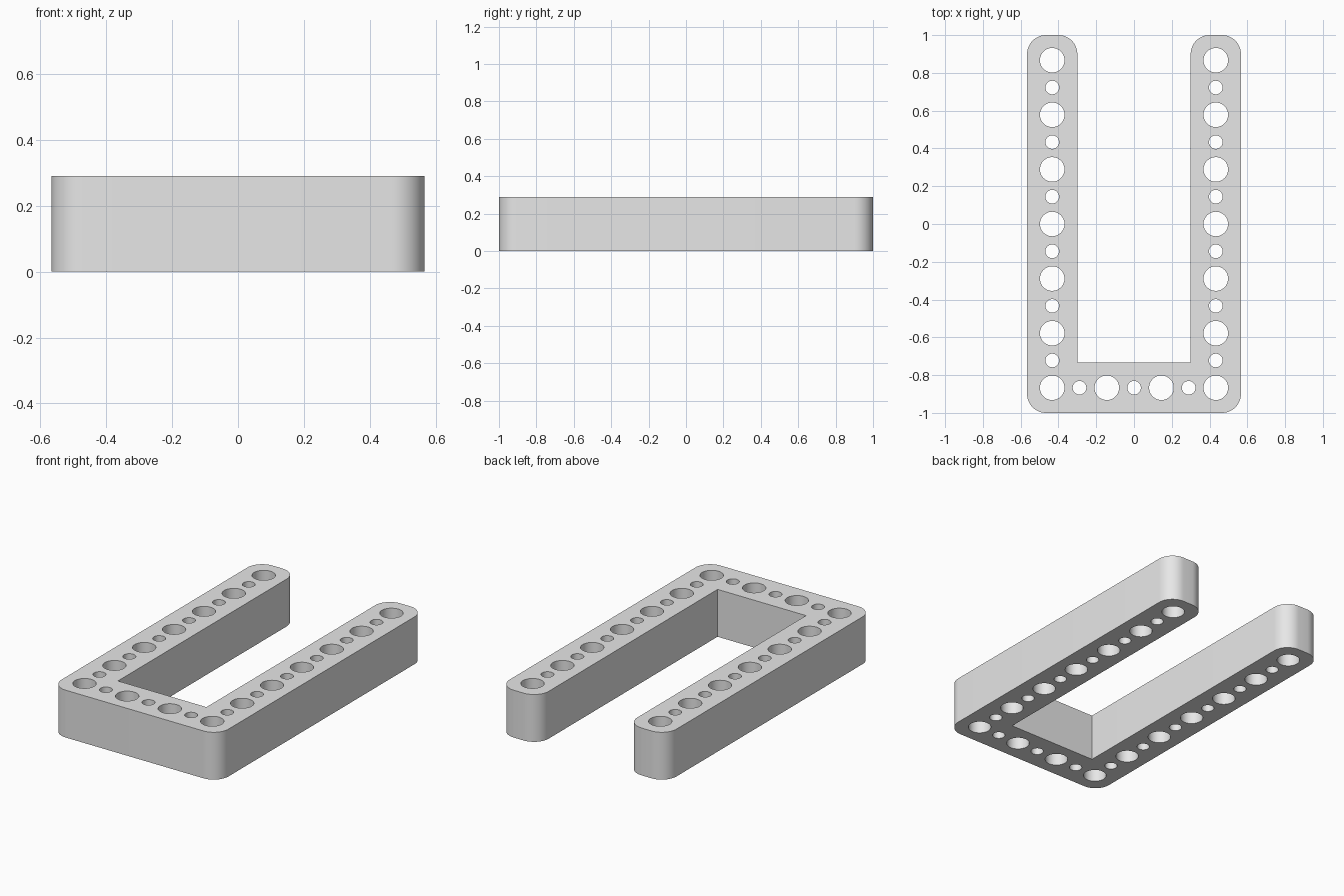
import bpy, bmesh, math

cube = bpy.data.objects.get("Cube")
if cube:
    bpy.data.objects.remove(cube)

# Main dimensions
PITCH = 0.289
HALF_W, HALF_L, HEIGHT = 0.566, 1.0, 0.29
MARGIN = 0.133
ARM = 2 * MARGIN
CORNER = 0.1
BIG, SMALL = 0.065, 0.036


def arc(cx, cy, r, start, sweep, n):
    """Points on an arc, angles in degrees."""
    return [(cx + r * math.cos(math.radians(start + sweep * i / n)),
             cy + r * math.sin(math.radians(start + sweep * i / n)))
            for i in range(n + 1)]


def add_loop(bm, points):
    verts = [bm.verts.new((x, y, 0)) for x, y in points]
    return [bm.edges.new((v, verts[i - 1])) for i, v in enumerate(verts)]


# Right-hand half of the U outline, mirrored for the other half
ox, oy = HALF_W - CORNER, HALF_L - CORNER
half = (arc(ox, -oy, CORNER, -90, 90, 12)
        + arc(ox, oy, CORNER, 0, 90, 12)
        + arc(HALF_W - ARM + CORNER, oy, CORNER, 90, 90, 12)
        + [(HALF_W - ARM, ARM - HALF_L)])
outline = half + [(-x, y) for x, y in reversed(half)]

# Hole centres: large and small alternate along both arms and the base
col_x, row_y = HALF_W - MARGIN, MARGIN - HALF_L
holes = [(s * col_x, row_y + i * PITCH / 2, SMALL if i % 2 else BIG)
         for s in (-1, 1) for i in range(13)]
holes += [(-col_x + i * PITCH / 2, row_y, SMALL if i % 2 else BIG)
          for i in range(1, 6)]

# Fill the profile around the holes and extrude it upward
bm = bmesh.new()
edges = add_loop(bm, outline)
for x, y, r in holes:
    edges += add_loop(bm, arc(x, y, r, 0, 360, 40)[:-1])
bmesh.ops.triangle_fill(bm, edges=edges, use_beauty=True, normal=(0, 0, 1))
ext = bmesh.ops.extrude_face_region(bm, geom=bm.faces[:], use_keep_orig=True)
top = [g for g in ext["geom"] if isinstance(g, bmesh.types.BMVert)]
bmesh.ops.translate(bm, verts=top, vec=(0, 0, HEIGHT))
bmesh.ops.recalc_face_normals(bm, faces=bm.faces[:])

mesh = bpy.data.meshes.new("u_beam")
bm.to_mesh(mesh)
bm.free()
beam = bpy.data.objects.new("u_beam", mesh)
bpy.context.collection.objects.link(beam)

# Plain grey plastic
grey = bpy.data.materials.new("light_grey")
grey.use_nodes = True
colour = (0.8, 0.8, 0.8, 1)
grey.diffuse_color = colour
grey.node_tree.nodes["Principled BSDF"].inputs["Base Color"].default_value = colour
mesh.materials.append(grey)

# Smooth round walls, crisp rims
bpy.ops.object.select_all(action="DESELECT")
beam.select_set(True)
bpy.context.view_layer.objects.active = beam
bpy.ops.object.shade_smooth_by_angle(angle=math.radians(30))
